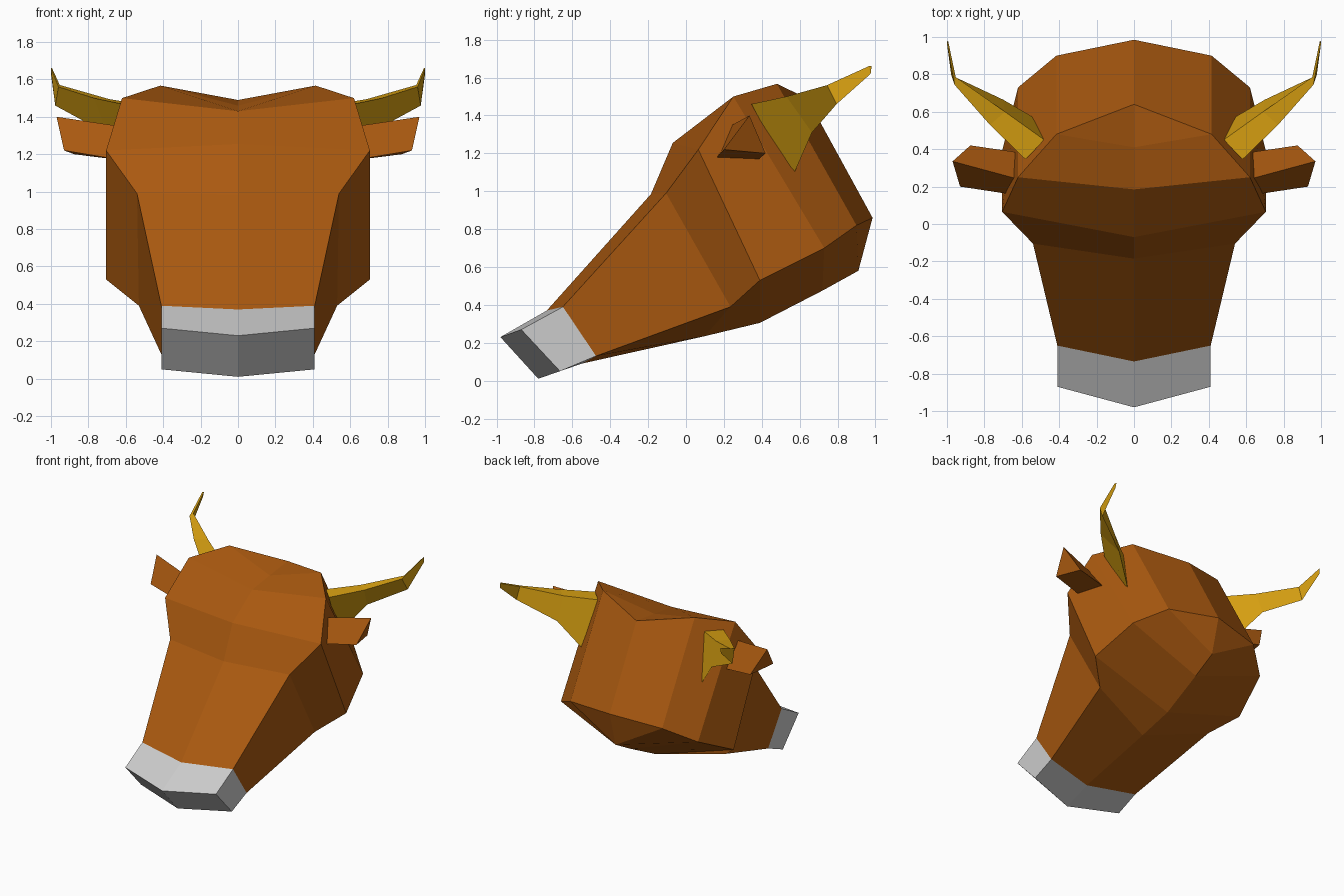
import bpy, bmesh

if "Cube" in bpy.data.objects:
    bpy.data.objects.remove(bpy.data.objects["Cube"])


def material(name, color):
    m = bpy.data.materials.new(name)
    m.diffuse_color = (*color, 1)
    m.use_nodes = True
    m.node_tree.nodes["Principled BSDF"].inputs["Base Color"].default_value = m.diffuse_color
    return m


def loft(name, rings, mat=None, closed=False, cap_start=False, cap_end=False):
    """Skin matching rings of the +x half, then mirror across x = 0."""
    bm = bmesh.new()
    loops = [[bm.verts.new(p) for p in ring] for ring in rings]
    n = len(rings[0])
    for a, b in zip(loops, loops[1:]):
        for i in range(n if closed else n - 1):
            j = (i + 1) % n
            bm.faces.new((a[i], a[j], b[j], b[i]))
    if cap_start:
        bm.faces.new(loops[0][::-1])
    if cap_end:
        bm.faces.new(loops[-1])
    bmesh.ops.remove_doubles(bm, verts=bm.verts, dist=0.0005)
    # mirrored copy, welded on the centre line
    geom = bm.verts[:] + bm.edges[:] + bm.faces[:]
    bmesh.ops.mirror(bm, geom=geom, axis='X', merge_dist=0.0005)
    bmesh.ops.recalc_face_normals(bm, faces=bm.faces)
    mesh = bpy.data.meshes.new(name)
    bm.to_mesh(mesh)
    bm.free()
    ob = bpy.data.objects.new(name, mesh)
    bpy.context.collection.objects.link(ob)
    if mat:
        mesh.materials.append(mat)
    return ob


hide = material("brown_hide", (0.40, 0.10, 0.005))
horn = material("horn_yellow", (0.70, 0.36, 0.006))

# Half rings: top centre, top side, bottom side, bottom centre
nose_ring = [(0, -.98, .23), (.41, -.87, .27), (.41, -.665, .05), (0, -.78, .01)]
snout_ring = [(0, -.735, .37), (.41, -.65, .39), (.41, -.475, .13), (0, -.55, .09)]

# Grey muzzle
loft("muzzle", [nose_ring, snout_ring], cap_start=True)

# Head, from snout to the back of the skull
loft("head", [
    snout_ring,
    [(0, -.185, .985), (.54, -.105, .99), (.53, .235, .39), (0, .1, .235)],
    [(0, -.07, 1.255), (.705, .065, 1.22), (.705, .39, .53), (0, .39, .305)],
    [(0, .185, 1.43), (.62, .25, 1.5), (.62, .73, .7), (0, .72, .475)],
    [(0, .41, 1.46), (.415, .48, 1.567), (.415, .9, .82), (0, .91, .58)],
    [(0, .64, 1.49), (0, .64, 1.49), (0, .985, .86), (0, .985, .86)],
], hide)

# Ears: three-sided stubs
loft("ears", [
    [(.6, .15, 1.165), (.6, .235, 1.345), (.6, .38, 1.165)],
    [(.93, .2, 1.22), (.97, .335, 1.4), (.875, .42, 1.2)],
], hide, closed=True, cap_start=True, cap_end=True)

# Horns: three-sided, sweeping out, back and up (front, inner and lower rail)
loft("horns", [
    [(.58, .345, 1.46), (.48, .45, 1.46), (.52, .56, 1.07)],
    [(.77, .53, 1.50), (.69, .6, 1.495), (.70, .665, 1.31)],
    [(.96, .745, 1.56), (.953, .785, 1.57), (.977, .795, 1.46)],
    [(1, .965, 1.66), (.994, .98, 1.66), (.999, .975, 1.62)],
], horn, closed=True, cap_start=True, cap_end=True)
